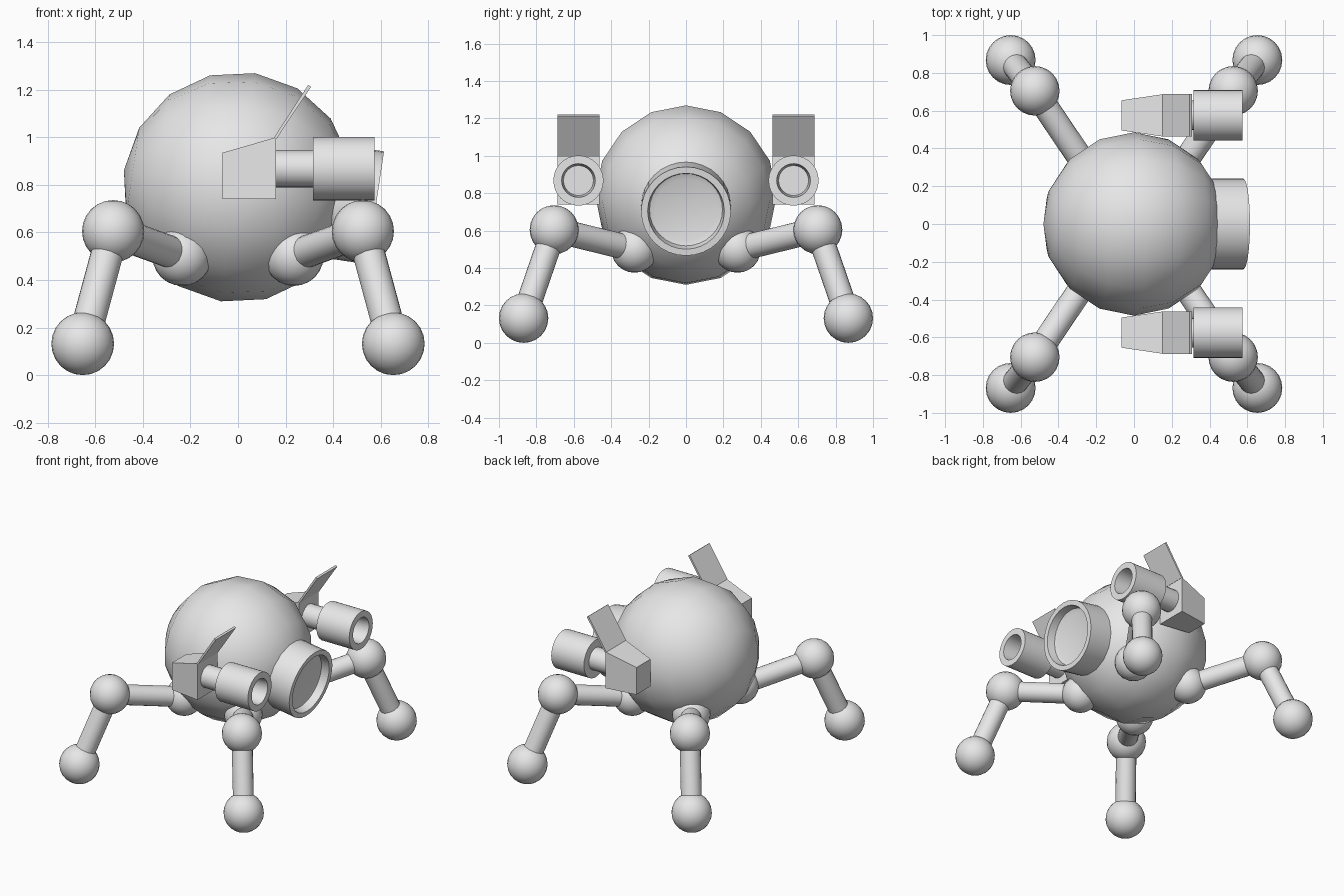
import bpy, bmesh, math
from mathutils import Vector

if "Cube" in bpy.data.objects:
    bpy.data.objects.remove(bpy.data.objects["Cube"])

grey = bpy.data.materials.new("grey")
grey.diffuse_color = (0.8, 0.8, 0.8, 1)
grey.use_nodes = True
grey.node_tree.nodes["Principled BSDF"].inputs["Base Color"].default_value = grey.diffuse_color


def finish(name, bm, smooth=True):
    bmesh.ops.recalc_face_normals(bm, faces=bm.faces)
    me = bpy.data.meshes.new(name)
    bm.to_mesh(me)
    bm.free()
    me.materials.append(grey)
    ob = bpy.data.objects.new(name, me)
    bpy.context.collection.objects.link(ob)
    if smooth:
        bpy.ops.object.select_all(action='DESELECT')
        ob.select_set(True)
        bpy.context.view_layer.objects.active = ob
        bpy.ops.object.shade_smooth_by_angle(angle=math.radians(35))
    return ob


def ball(name, loc, r, seg=24, rings=12, axis=(0, 0, 1)):
    bm = bmesh.new()
    bmesh.ops.create_uvsphere(bm, u_segments=seg, v_segments=rings, radius=r)
    ob = finish(name, bm)
    ob.location = loc
    ob.rotation_euler = (0, math.atan2(axis[0], axis[2]), 0)
    return ob


def lathe(name, profile, loc, axis, seg=32):
    """Revolve (radius, distance) points about an axis, capping both ends."""
    bm = bmesh.new()
    loops = [[bm.verts.new((r * math.cos(2 * math.pi * i / seg),
                            r * math.sin(2 * math.pi * i / seg), d))
              for i in range(seg)] for r, d in profile]
    for a, b in zip(loops, loops[1:]):
        for i in range(seg):
            j = (i + 1) % seg
            bm.faces.new((a[i], a[j], b[j], b[i]))
    bm.faces.new(loops[0])
    bm.faces.new(loops[-1])
    ob = finish(name, bm)
    ob.location = loc
    ob.rotation_mode = 'QUATERNION'
    ob.rotation_quaternion = Vector(axis).to_track_quat('Z', 'Y')
    return ob


def rod(name, a, b, r):
    a, b = Vector(a), Vector(b)
    return lathe(name, [(r, 0), (r, (b - a).length)], a, b - a, 20)


def prism(name, ends):
    """Solid between two four-cornered ends."""
    bm = bmesh.new()
    a, b = [[bm.verts.new(p) for p in e] for e in ends]
    bm.faces.new(a)
    bm.faces.new(b)
    for i in range(4):
        j = (i + 1) % 4
        bm.faces.new((a[i], a[j], b[j], b[i]))
    return finish(name, bm, smooth=False)


# Body sphere, its pole tilted down along the eye direction
tilt = math.radians(8.5)
look = (math.cos(tilt), 0, -math.sin(tilt))
centre = (0, 0, 0.79)
ball("body", centre, 0.485, 16, 8, look)

# Eye: hollow rim with a recessed lens
lathe("eye", [(0.24, 0.36), (0.24, 0.585), (0.205, 0.585),
              (0.195, 0.53), (0.165, 0.52)], centre, look)

# Four jointed legs
for sx, nx in ((1, "right"), (-1, "left")):
    for sy, ny in ((1, "back"), (-1, "front")):
        tag = f"{ny}_{nx}"
        hip = (sx * 0.235, sy * 0.275, 0.5)
        knee = (sx * 0.525, sy * 0.705, 0.605)
        foot = (sx * 0.653, sy * 0.868, 0.132)
        ball(tag + "_hip", hip, 0.125)
        ball(tag + "_knee", knee, 0.131)
        ball(tag + "_foot", foot, 0.132)
        rod(tag + "_upper_leg", hip, knee, 0.068)
        rod(tag + "_lower_leg", knee, foot, 0.068)

# Side cannons
for s, n in ((1, "back"), (-1, "front")):
    y = s * 0.575

    def end(x, w, z0, z1):
        return [(x, y - w, z0), (x, y + w, z0), (x, y + w, z1), (x, y - w, z1)]

    # tapered housing
    prism(n + "_cannon_housing", (end(-0.065, 0.08, 0.74, 0.935),
                                  end(0.16, 0.113, 0.74, 1.0)))
    # slanted thin fin
    prism(n + "_cannon_fin", [[(0.152, y + w, 1.0), (0.163, y + w, 0.995),
                               (0.307, y + w, 1.212), (0.295, y + w, 1.22)]
                              for w in (-0.113, 0.113)])
    # neck and hollow barrel
    rod(n + "_cannon_neck", (0.14, y, 0.868), (0.33, y, 0.868), 0.078)
    lathe(n + "_cannon_barrel", [(0.134, 0), (0.134, 0.26), (0.09, 0.26),
                                 (0.08, 0.14)], (0.315, y, 0.868), (1, 0, 0))
